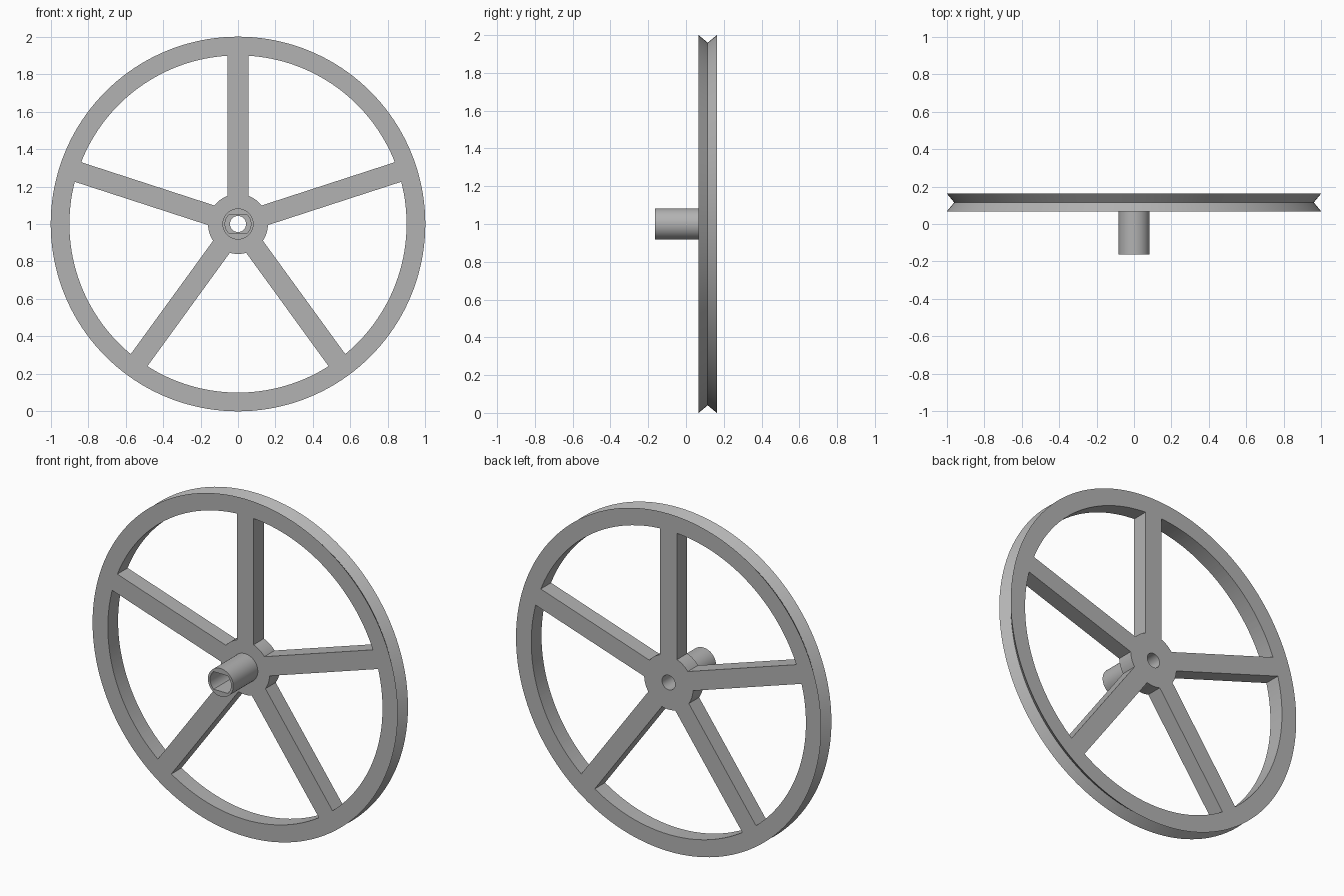
import bpy, bmesh
from math import sin, cos, pi, asin, radians

if "Cube" in bpy.data.objects:
    bpy.data.objects.remove(bpy.data.objects["Cube"], do_unlink=True)

FRONT, BACK = 0.067, 0.163       # wheel thickness along y
TUBE_END = -0.163
RIM_IN, HUB, HOLE = 0.9, 0.16, 0.043
HALF_SPOKE = 0.055
SEG = 160

grey = bpy.data.materials.new("plain grey")
grey.use_nodes = True
colour = (0.45, 0.45, 0.45, 1)
grey.diffuse_color = colour
grey.node_tree.nodes["Principled BSDF"].inputs["Base Color"].default_value = colour


def add_object(name, bm):
    bmesh.ops.recalc_face_normals(bm, faces=bm.faces)
    mesh = bpy.data.meshes.new(name)
    bm.to_mesh(mesh)
    bm.free()
    mesh.materials.append(grey)
    obj = bpy.data.objects.new(name, mesh)
    bpy.context.collection.objects.link(obj)
    return obj


def bridge_rings(bm, rings):
    """Close a cyclic series of equal vertex loops into a solid ring."""
    loops = [[bm.verts.new(p) for p in ring] for ring in rings]
    for a, b in zip(loops, loops[1:] + loops[:1]):
        for i in range(len(a)):
            j = (i + 1) % len(a)
            bm.faces.new((a[i], a[j], b[j], b[i]))


def circle(r, y, n=SEG, flat=None):
    """Loop around the axle; flat limits its height to make a two-flat bore."""
    pts = []
    for i in range(n):
        t = 2 * pi * i / n
        z = r * sin(t)
        if flat:
            z = max(-flat, min(flat, z))
        pts.append((r * cos(t), y, 1 + z))
    return pts


def smooth(obj):
    bpy.ops.object.select_all(action="DESELECT")
    obj.select_set(True)
    bpy.context.view_layer.objects.active = obj
    bpy.ops.object.shade_smooth_by_angle(angle=radians(25))


# Wheel disc with a V groove around its edge
bm = bmesh.new()
profile = [(HOLE, FRONT), (1, FRONT), (0.96, (FRONT + BACK) / 2), (1, BACK), (HOLE, BACK)]
bridge_rings(bm, [circle(r, y) for r, y in profile])
wheel = add_object("spoked_wheel", bm)

# Openings between the five spokes
bm = bmesh.new()
for k in range(5):
    start = pi / 2 + k * 2 * pi / 5
    end = start + 2 * pi / 5
    outline = []
    for r, n, flip in ((RIM_IN, 32, False), (HUB, 10, True)):
        inset = asin(HALF_SPOKE / r)
        a, b = start + inset, end - inset
        arc = [(r * cos(a + (b - a) * i / n), r * sin(a + (b - a) * i / n))
               for i in range(n + 1)]
        outline += arc[::-1] if flip else arc
    face = bm.faces.new([bm.verts.new((x, FRONT - 0.1, 1 + z)) for x, z in outline])
    moved = bmesh.ops.extrude_face_region(bm, geom=[face])["geom"]
    verts = [v for v in moved if isinstance(v, bmesh.types.BMVert)]
    bmesh.ops.translate(bm, verts=verts, vec=(0, 0.3, 0))
cutter = add_object("opening_cutter", bm)
cutter.hide_render = True

bpy.context.view_layer.objects.active = wheel
cut = wheel.modifiers.new("openings", "BOOLEAN")
cut.operation, cut.solver, cut.object = "DIFFERENCE", "EXACT", cutter
bpy.ops.object.modifier_apply(modifier=cut.name)
bpy.data.objects.remove(cutter, do_unlink=True)
smooth(wheel)

# Axle sleeve with a bore that has two flats, seated slightly into the hub
bm = bmesh.new()
seat = FRONT + 0.01
bridge_rings(bm, [circle(0.083, TUBE_END, 96), circle(0.083, seat, 96),
                  circle(0.069, seat, 96, 0.052), circle(0.069, TUBE_END, 96, 0.052)])
smooth(add_object("axle_sleeve", bm))
